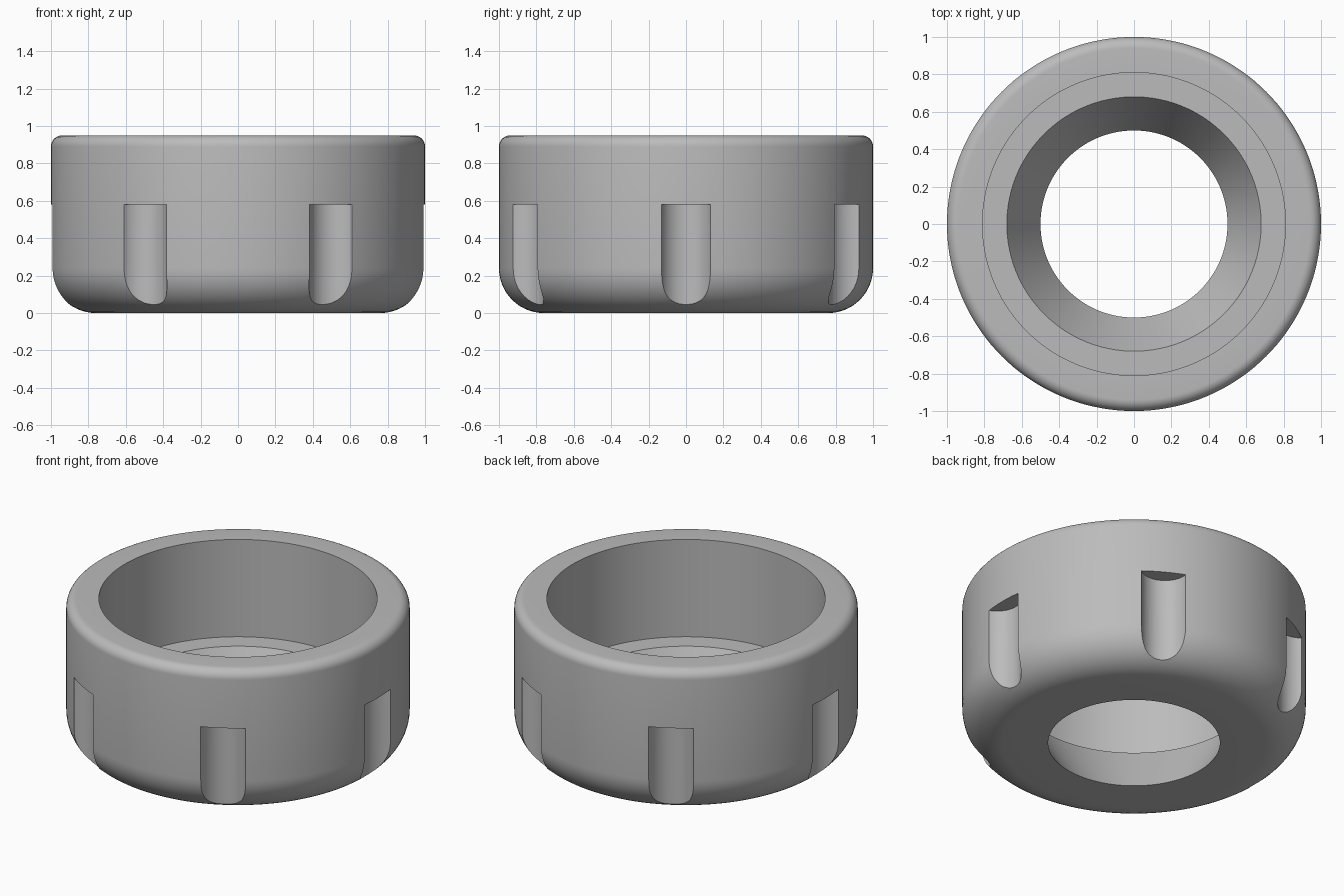
import bpy, bmesh
from math import sin, cos, pi, tau, radians
from mathutils import Matrix, Vector

cube = bpy.data.objects.get("Cube")
if cube:
    bpy.data.objects.remove(cube, do_unlink=True)

STEPS = 144
HEIGHT = 0.95
SLOT_TOP = 0.58

steel = bpy.data.materials.new("grey_steel")
steel.use_nodes = True
grey = (0.5, 0.5, 0.5, 1)
steel.diffuse_color = grey
steel.node_tree.nodes["Principled BSDF"].inputs["Base Color"].default_value = grey


def add_object(name, bm):
    mesh = bpy.data.meshes.new(name)
    bm.to_mesh(mesh)
    bm.free()
    mesh.materials.append(steel)
    obj = bpy.data.objects.new(name, mesh)
    bpy.context.collection.objects.link(obj)
    return obj


def fillet(cx, cz, radius, start, end, count):
    """Points (r, z) along a rounded corner."""
    angles = [start + (end - start) * i / count for i in range(count + 1)]
    return [(cx + radius * cos(a), cz + radius * sin(a)) for a in angles]


def lathe(name, profile):
    """Spin a closed (r, z) outline round the z axis."""
    bm = bmesh.new()
    verts = [bm.verts.new((r, 0, z)) for r, z in profile]
    edges = [bm.edges.new((v, verts[i - 1])) for i, v in enumerate(verts)]
    bmesh.ops.spin(bm, geom=verts + edges, cent=(0, 0, 0), axis=(0, 0, 1),
                   angle=tau, steps=STEPS, use_merge=True)
    bmesh.ops.remove_doubles(bm, verts=bm.verts, dist=1e-5)
    bmesh.ops.recalc_face_normals(bm, faces=bm.faces)
    return add_object(name, bm)


# Ring body: conical opening, inner ledge, straight bore, rounded outside
low, top = 0.24, 0.06
outline = [(0.5, 0)]
outline += fillet(1 - low, low, low, -pi / 2, 0, 14)
outline += fillet(1 - top, HEIGHT - top, top, 0, pi / 2, 8)
outline += [(0.81, HEIGHT), (0.81, 0.325), (0.68, 0.325)]
nut = lathe("ring_nut", outline)

# Six round-bottomed wrench slots, cut from below
bm = bmesh.new()
for i in range(6):
    a = radians(60 * i)
    place = Matrix.Translation(Vector((1.04 * cos(a), 1.04 * sin(a), SLOT_TOP - 0.4)))
    bmesh.ops.create_cone(bm, cap_ends=True, segments=64, radius1=0.14, radius2=0.14,
                          depth=0.8, matrix=place @ Matrix.Rotation(a, 4, "Z"))
cutter = add_object("slot_cutter", bm)
cutter.hide_render = True

cut = nut.modifiers.new("slots", "BOOLEAN")
cut.operation = "DIFFERENCE"
cut.solver = "EXACT"
cut.object = cutter

bpy.ops.object.select_all(action="DESELECT")
nut.select_set(True)
bpy.context.view_layer.objects.active = nut
bpy.ops.object.modifier_apply(modifier=cut.name)
bpy.data.objects.remove(cutter, do_unlink=True)
bpy.ops.object.shade_smooth_by_angle(angle=radians(25))
